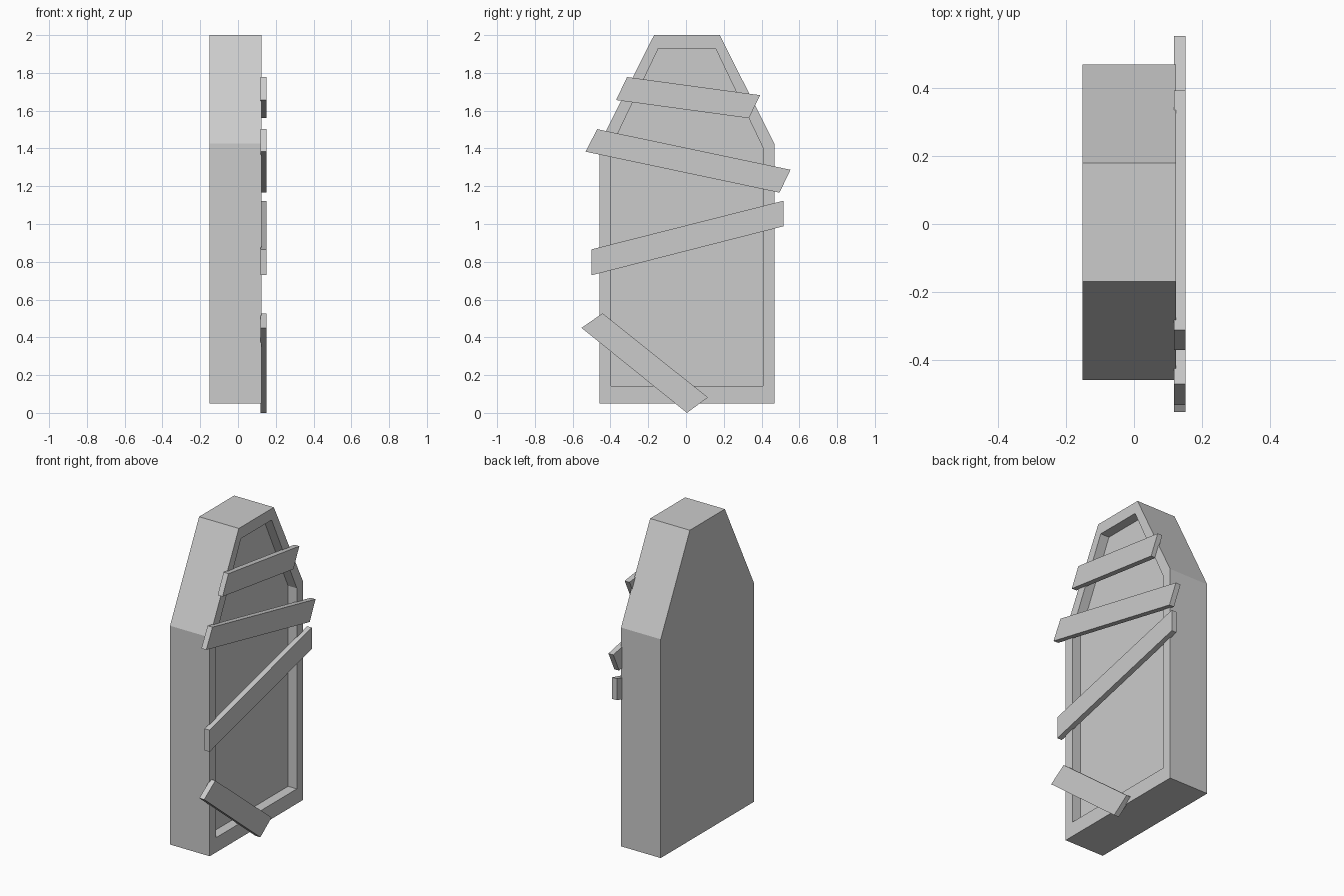
import bpy, bmesh

if "Cube" in bpy.data.objects:
    bpy.data.objects.remove(bpy.data.objects["Cube"])


def prism(name, pts, x0, x1):
    """Extrude a (y, z) outline from x0 to x1."""
    bm = bmesh.new()
    face = bm.faces.new([bm.verts.new((x0, y, z)) for y, z in pts])
    ext = bmesh.ops.extrude_face_region(bm, geom=[face])["geom"]
    verts = [v for v in ext if isinstance(v, bmesh.types.BMVert)]
    bmesh.ops.translate(bm, verts=verts, vec=(x1 - x0, 0, 0))
    bmesh.ops.recalc_face_normals(bm, faces=bm.faces)
    mesh = bpy.data.meshes.new(name)
    bm.to_mesh(mesh)
    bm.free()
    obj = bpy.data.objects.new(name, mesh)
    bpy.context.collection.objects.link(obj)
    return obj


def coffin_outline(half, half_top, bottom, shoulder, top, cy=0.005):
    """Six-sided outline: straight sides tapering to a narrow top."""
    right = [(half, bottom), (half, shoulder), (half_top, top)]
    return ([(cy + y, z) for y, z in right]
            + [(cy - y, z) for y, z in reversed(right)])


BACK, FRONT, RECESS = -0.152, 0.124, 0.061

# Coffin body with a recessed front panel inside a raised rim
body = prism("coffin_body", coffin_outline(0.463, 0.174, 0.05, 1.425, 2.0), BACK, FRONT)
cutter = prism("recess_cutter", coffin_outline(0.402, 0.152, 0.143, 1.404, 1.928),
               FRONT - RECESS, FRONT + 0.1)
cutter.hide_render = True
cutter.hide_viewport = True
cut = body.modifiers.new("panel_recess", "BOOLEAN")
cut.operation = "DIFFERENCE"
cut.solver = "EXACT"
cut.object = cutter

# Crooked planks nailed across the front
planks = {
    "plank_top": [(-0.312, 1.778), (0.392, 1.682), (0.333, 1.560), (-0.370, 1.656)],
    "plank_upper": [(-0.470, 1.502), (0.553, 1.287), (0.495, 1.166), (-0.532, 1.383)],
    "plank_middle": [(-0.499, 0.866), (0.516, 1.123), (0.516, 0.988), (-0.499, 0.729)],
    "plank_bottom": [(-0.442, 0.527), (0.116, 0.082), (0.005, 0.0), (-0.553, 0.450)],
}
for name, pts in planks.items():
    prism(name, pts, 0.118, 0.152)
